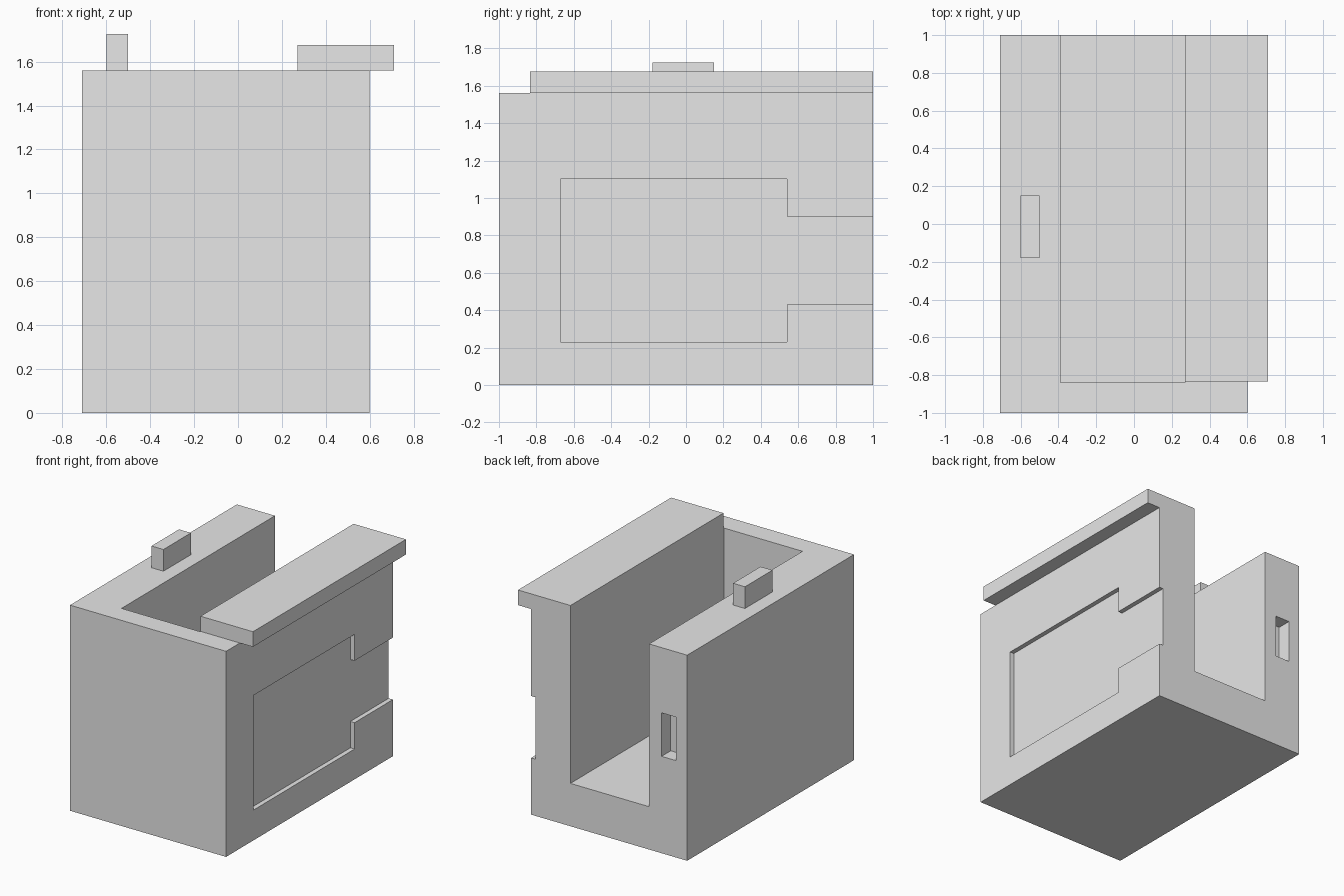
import bpy
import bmesh
from mathutils import Vector

default = bpy.data.objects.get("Cube")
if default:
    bpy.data.objects.remove(default, do_unlink=True)

grey = bpy.data.materials.new("light_grey")
grey.use_nodes = True
grey.diffuse_color = (0.8, 0.8, 0.8, 1)
grey.node_tree.nodes["Principled BSDF"].inputs["Base Color"].default_value = (0.8, 0.8, 0.8, 1)


def box(name, x, y, z):
    """Box from (min, max) ranges along each axis."""
    bm = bmesh.new()
    bmesh.ops.create_cube(bm, size=1)
    low, high = map(Vector, zip(x, y, z))
    for v in bm.verts:
        v.co = [high[i] if v.co[i] > 0 else low[i] for i in range(3)]
    mesh = bpy.data.meshes.new(name)
    bm.to_mesh(mesh)
    bm.free()
    mesh.materials.append(grey)
    obj = bpy.data.objects.new(name, mesh)
    bpy.context.collection.objects.link(obj)
    return obj


def cut(target, x, y, z):
    """Subtract a box from the target."""
    cutter = box("cutter", x, y, z)
    cutter.hide_render = True
    mod = target.modifiers.new("cut", "BOOLEAN")
    mod.operation = "DIFFERENCE"
    mod.solver = "EXACT"
    mod.object = cutter
    bpy.context.view_layer.objects.active = target
    bpy.ops.object.modifier_apply(modifier=mod.name)
    bpy.data.objects.remove(cutter, do_unlink=True)


# Main block
body = box("body", (-0.71, 0.6), (-1, 1), (0, 1.56))

# Channel open at the top and back
cut(body, (-0.39, 0.27), (-0.84, 1.2), (0.325, 1.8))

# Shallow side recess with a narrower run to the back edge
cut(body, (0.565, 0.8), (-0.67, 0.54), (0.23, 1.1))
cut(body, (0.565, 0.8), (0.5, 1.2), (0.43, 0.9))

# Socket in the back of the right wall
cut(body, (-0.615, -0.495), (0.89, 1.2), (0.735, 1.065))

# Overhanging rail on the left wall and peg on the right wall
box("top_rail", (0.27, 0.71), (-0.835, 1), (1.56, 1.675))
box("top_peg", (-0.6, -0.5), (-0.18, 0.15), (1.56, 1.725))
